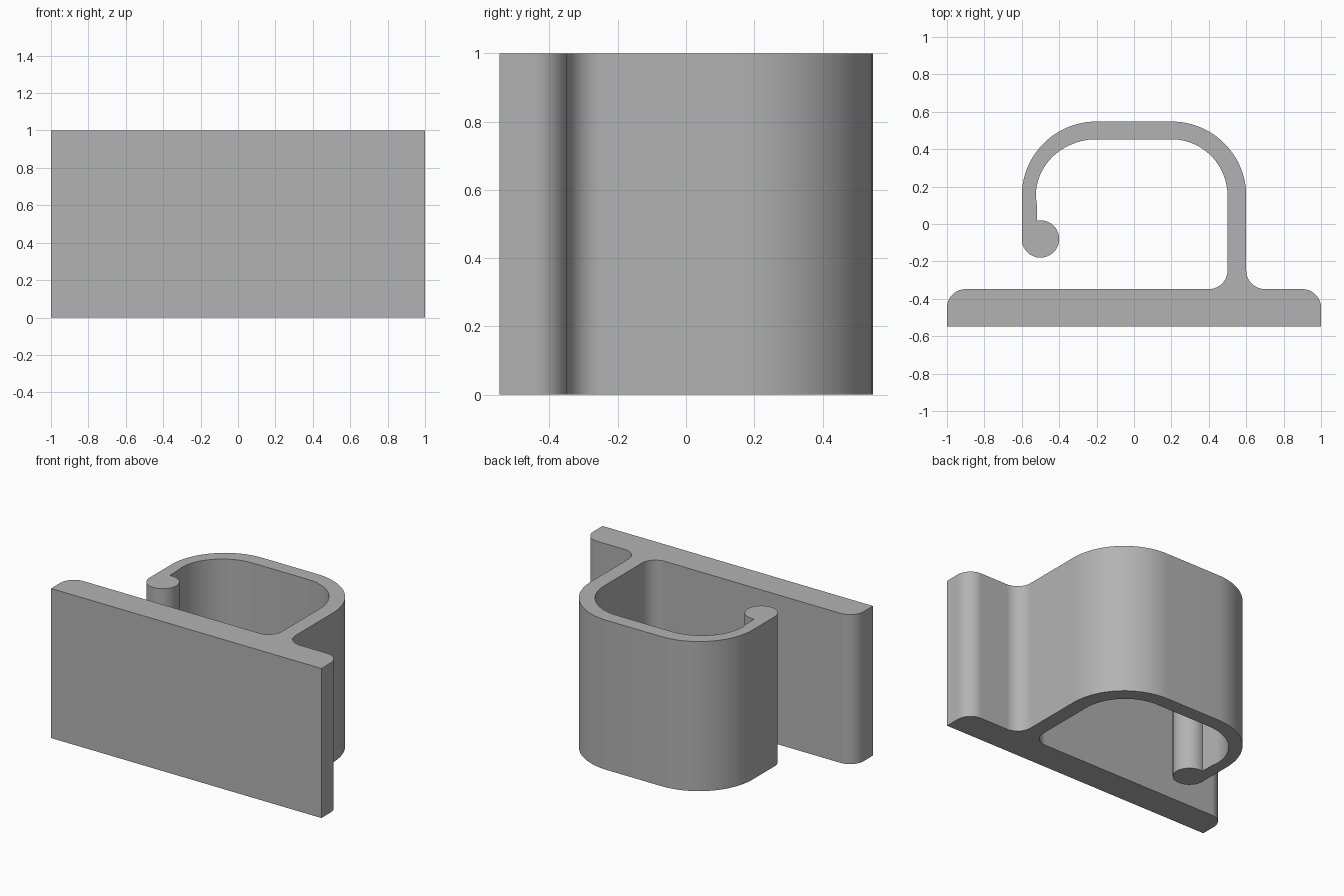
import bpy, bmesh
from math import cos, sin, radians

cube = bpy.data.objects.get("Cube")
if cube:
    bpy.data.objects.remove(cube)

HEIGHT, FRONT, BACK, BASE_TOP = 1.0, -0.547, 0.548, -0.348


def arc(cx, cy, rx, ry, start, end, steps=16):
    """Points along an elliptical arc, angles in degrees."""
    angles = [radians(start + (end - start) * i / steps) for i in range(steps + 1)]
    return [(cx + rx * cos(a), cy + ry * sin(a)) for a in angles]


r = 0.1                      # fillets, base corners and bead
bend_y = 0.15                # where the hook starts to bend
bend_r = BACK - bend_y
inner_r = 0.453 - bend_y
wall = -0.52                 # inner side of the thin hook tip
bead_y = -0.08

# Cross-section, counter-clockwise: base plate, hook outside, bead, hook inside
outline = [(-1, FRONT), (1, FRONT)]
outline += arc(1 - r, BASE_TOP - r, r, r, 0, 90)
outline += arc(0.6 + r, BASE_TOP + r, r, r, 270, 180)
outline += arc(0.2, bend_y, 0.4, bend_r, 0, 90, 24)
outline += arc(-0.2, bend_y, 0.4, bend_r, 90, 180, 24)
outline += arc(-0.6 + r, bead_y, r, r, 180, 460, 40)
outline += [(wall, 0.11)]
outline += arc(-0.2, bend_y, 0.325, inner_r, 180, 90, 24)
outline += arc(0.2, bend_y, 0.3, inner_r, 90, 0, 24)
outline += arc(0.5 - r, BASE_TOP + r, r, r, 0, -90)
outline += arc(-1 + r, BASE_TOP - r, r, r, 90, 180)

# Extrude the section upwards
bm = bmesh.new()
section = bm.faces.new([bm.verts.new((x, y, 0)) for x, y in outline])
result = bmesh.ops.extrude_face_region(bm, geom=[section], use_keep_orig=True)
top = [v for v in result["geom"] if isinstance(v, bmesh.types.BMVert)]
bmesh.ops.translate(bm, verts=top, vec=(0, 0, HEIGHT))
bmesh.ops.recalc_face_normals(bm, faces=bm.faces)
caps = [f for f in bm.faces if len(f.verts) > 4]
bmesh.ops.triangulate(bm, faces=caps, ngon_method="EAR_CLIP")

mesh = bpy.data.meshes.new("hook_rail")
bm.to_mesh(mesh)
bm.free()
rail = bpy.data.objects.new("hook_rail", mesh)
bpy.context.collection.objects.link(rail)

# Plain grey finish
grey = bpy.data.materials.new("light_grey")
grey.use_nodes = True
colour = (0.45, 0.45, 0.45, 1)
grey.diffuse_color = colour
grey.node_tree.nodes["Principled BSDF"].inputs["Base Color"].default_value = colour
mesh.materials.append(grey)

# Smooth curves, sharp rims
bpy.ops.object.select_all(action="DESELECT")
rail.select_set(True)
bpy.context.view_layer.objects.active = rail
bpy.ops.object.shade_smooth_by_angle(angle=radians(30))
